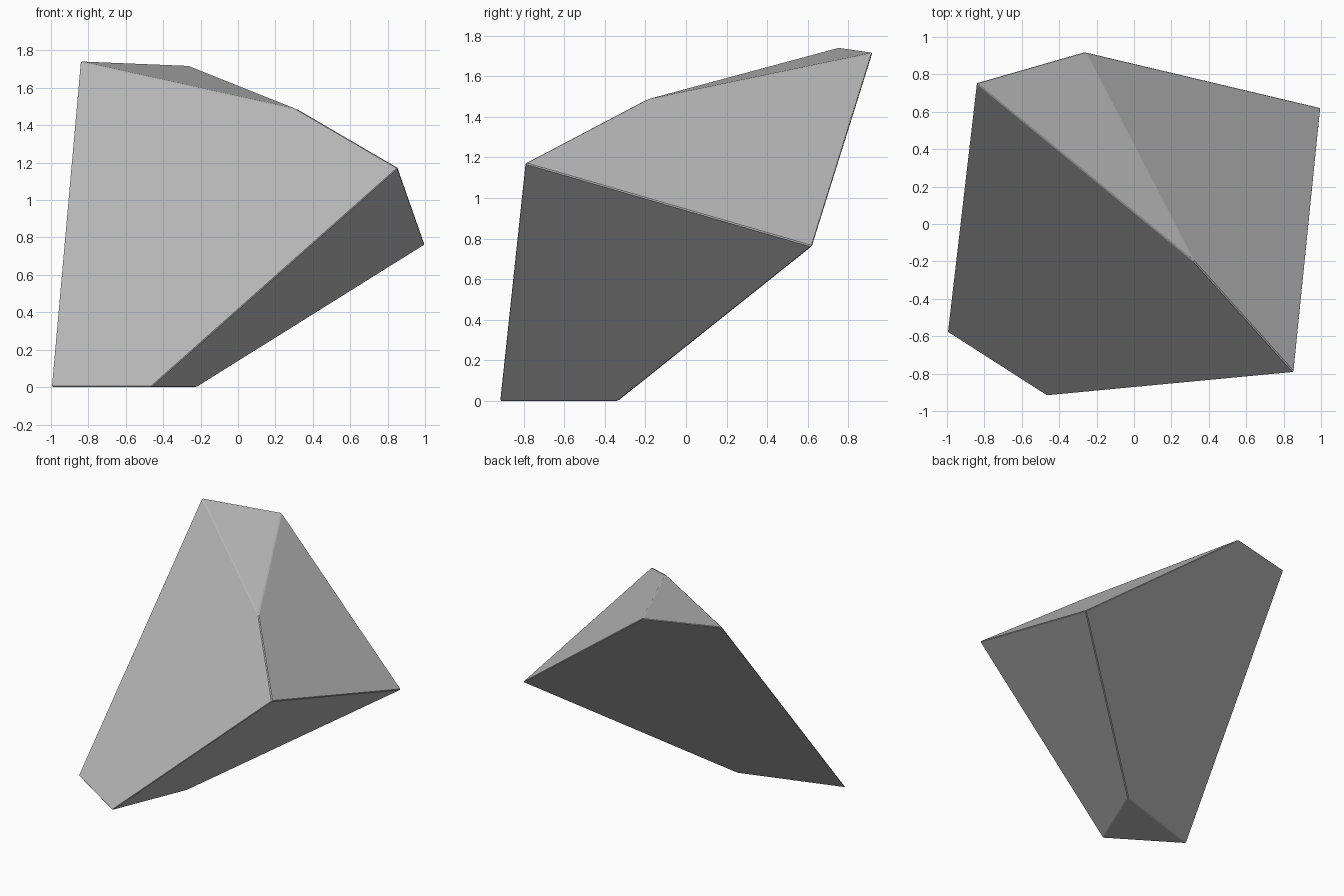
import bpy
import bmesh

cube = bpy.data.objects.get("Cube")
if cube:
    bpy.data.objects.remove(cube, do_unlink=True)

# Stone colour
stone = bpy.data.materials.new("stone_grey")
stone.use_nodes = True
grey = (0.5, 0.5, 0.5, 1.0)
stone.diffuse_color = grey
bsdf = next(n for n in stone.node_tree.nodes if n.type == "BSDF_PRINCIPLED")
bsdf.inputs["Base Color"].default_value = grey

# Corners of the faceted rock
corners = {
    "peak": (-0.845, 0.755, 1.742),
    "back": (-0.262, 0.922, 1.718),
    "ridge": (0.32, -0.2, 1.485),
    "shoulder": (0.856, -0.795, 1.172),
    "side": (1.0, 0.623, 0.762),
    "foot_right": (-1.0, -0.577, 0),
    "foot_front": (-0.465, -0.92, 0),
    "foot_back": (-0.22, -0.332, 0),
}
# Flat cleaved facets
facets = [
    "peak foot_right foot_front shoulder ridge",
    "peak ridge back",
    "back ridge shoulder side",
    "shoulder foot_front foot_back side",
    "foot_right foot_back foot_front",
    "peak back side foot_back foot_right",
]

bm = bmesh.new()
verts = {name: bm.verts.new(co) for name, co in corners.items()}
for facet in facets:
    bm.faces.new([verts[name] for name in facet.split()])
bmesh.ops.recalc_face_normals(bm, faces=bm.faces)

mesh = bpy.data.meshes.new("rock")
bm.to_mesh(mesh)
bm.free()
mesh.materials.append(stone)
rock = bpy.data.objects.new("rock", mesh)
bpy.context.collection.objects.link(rock)

# Slightly worn edges
bevel = rock.modifiers.new("worn_edges", "BEVEL")
bevel.width = 0.006
bevel.segments = 1
bevel.limit_method = "NONE"
